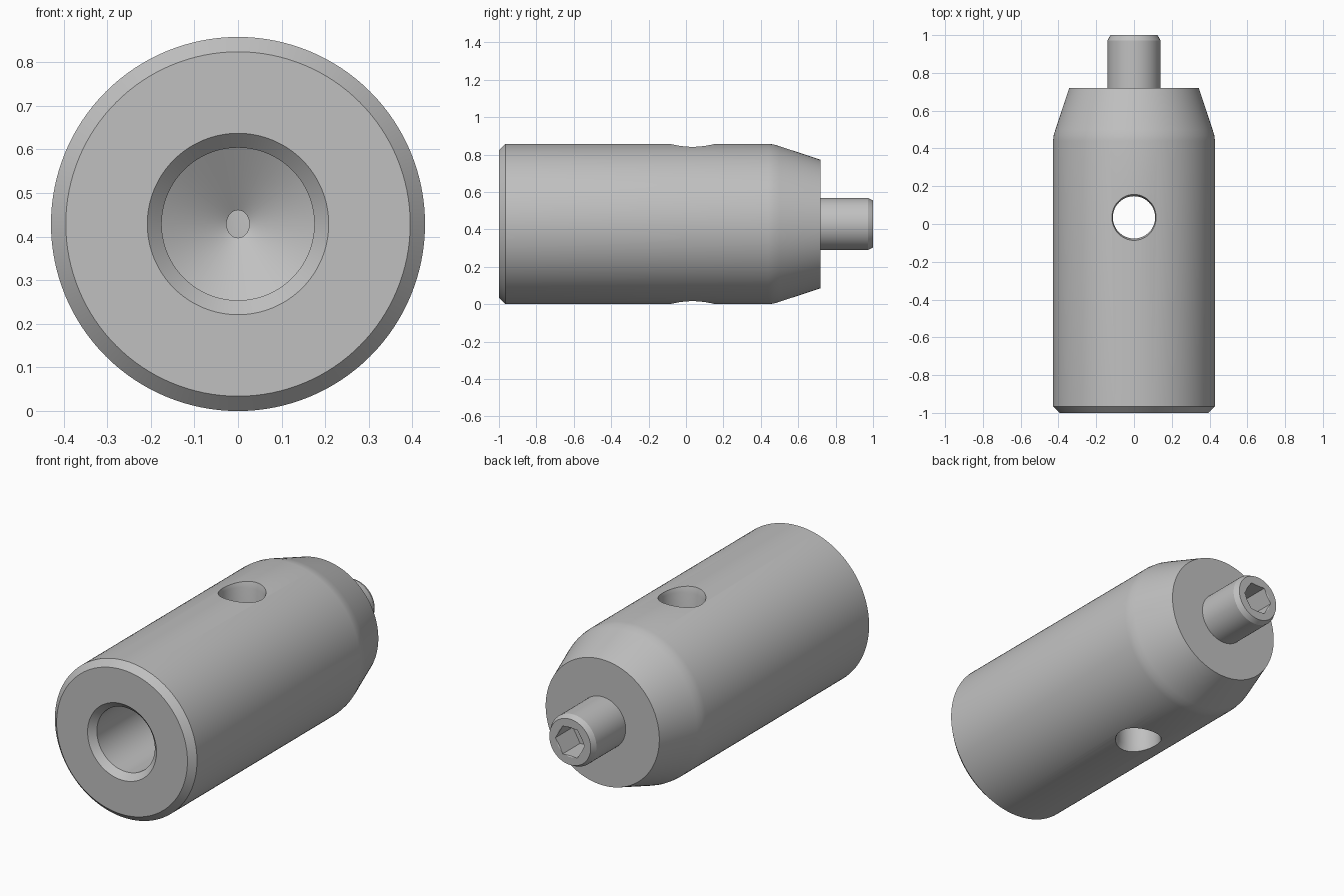
import bpy, bmesh, math
from mathutils import Matrix, Vector

if "Cube" in bpy.data.objects:
    bpy.data.objects.remove(bpy.data.objects["Cube"], do_unlink=True)

R = 0.429        # body radius, also the height of the axis
HOLE_Y = 0.035   # position of the cross hole

steel = bpy.data.materials.new("steel_grey")
steel.use_nodes = True
steel.diffuse_color = (0.53, 0.53, 0.53, 1)
steel.node_tree.nodes["Principled BSDF"].inputs["Base Color"].default_value = (0.53, 0.53, 0.53, 1)


def lathe(name, profile, axis, origin, steps=96, phase=0.0):
    """Closed solid turned from (radius, distance along axis) points."""
    bm = bmesh.new()
    verts = [bm.verts.new((r, 0, d)) for r, d in profile]
    edges = [bm.edges.new(pair) for pair in zip(verts, verts[1:])]
    bmesh.ops.spin(bm, geom=verts + edges, cent=(0, 0, 0), axis=(0, 0, 1),
                   angle=math.tau, steps=steps, use_merge=False)
    bmesh.ops.remove_doubles(bm, verts=bm.verts, dist=1e-5)
    bmesh.ops.recalc_face_normals(bm, faces=bm.faces)
    turn = Vector((0, 0, 1)).rotation_difference(Vector(axis)).to_matrix().to_4x4()
    bm.transform(Matrix.Translation(origin) @ turn @ Matrix.Rotation(phase, 4, "Z"))
    mesh = bpy.data.meshes.new(name)
    bm.to_mesh(mesh)
    bm.free()
    mesh.materials.append(steel)
    obj = bpy.data.objects.new(name, mesh)
    bpy.context.collection.objects.link(obj)
    return obj


def activate(obj):
    bpy.ops.object.select_all(action="DESELECT")
    obj.select_set(True)
    bpy.context.view_layer.objects.active = obj


def cut(obj, cutter):
    cutter.hide_render = True
    activate(obj)
    mod = obj.modifiers.new("cut", "BOOLEAN")
    mod.operation, mod.solver, mod.object = "DIFFERENCE", "EXACT", cutter
    bpy.ops.object.modifier_apply(modifier=mod.name)
    bpy.data.objects.remove(cutter, do_unlink=True)


def finish(obj):
    activate(obj)
    bpy.ops.object.shade_smooth_by_angle(angle=math.radians(25))


along = (0, 1, 0)
centre = (0, 0, R)

# Body: drilled bore, chamfered front rim, softened shoulder, tapered back
body = lathe("body", [
    (0, -0.058), (0.175, -0.163), (0.175, -0.967), (0.208, -1.0),
    (0.395, -1.0), (R, -0.966), (R, 0.44), (0.425, 0.47), (0.416, 0.50),
    (0.343, 0.72), (0, 0.72)], along, centre, 128)

# Cross hole with a slightly broken edge at both ends
cut(body, lathe("cross_hole_cutter", [
    (0, -0.5), (0.142, -0.5), (0.112, -0.395), (0.112, 0.395),
    (0.142, 0.5), (0, 0.5)], (0, 0, 1), (0, HOLE_Y, R), 64))
finish(body)

# Set screw standing out of the back face
screw = lathe("set_screw", [
    (0, 0.70), (0.14, 0.70), (0.14, 0.972), (0.125, 1.0), (0, 1.0)],
    along, centre, 64)

# Hexagonal drive socket with a countersunk mouth
cut(screw, lathe("socket_cutter", [
    (0, 0.85), (0.088, 0.85), (0.088, 1.1), (0, 1.1)], along, centre, 6))
cut(screw, lathe("countersink_cutter", [
    (0, 0.95), (0.098, 1.01), (0, 1.01)], along, centre, 64))
finish(screw)
